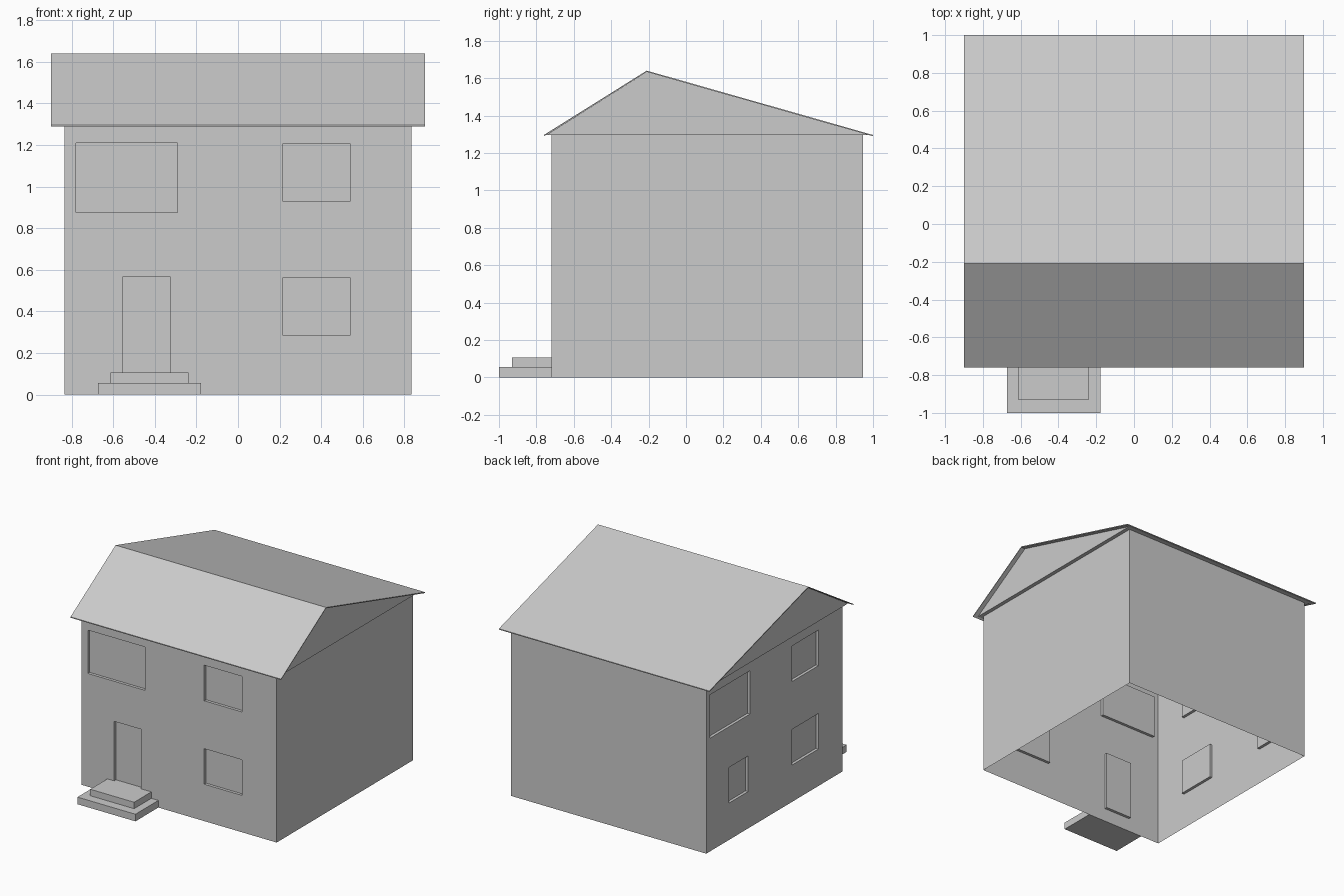
import bpy, bmesh

cube = bpy.data.objects.get("Cube")
if cube:
    bpy.data.objects.remove(cube)

grey = bpy.data.materials.new("plain_grey")
grey.use_nodes = True
COLOUR = (0.6, 0.6, 0.6, 1)
grey.diffuse_color = COLOUR
grey.node_tree.nodes["Principled BSDF"].inputs["Base Color"].default_value = COLOUR

HALF_X, FRONT, BACK, TOP = 0.835, -0.72, 0.945, 1.3
RECESS = 0.022


def finish(name, bm):
    bmesh.ops.remove_doubles(bm, verts=bm.verts, dist=1e-5)
    bmesh.ops.recalc_face_normals(bm, faces=bm.faces)
    mesh = bpy.data.meshes.new(name)
    bm.to_mesh(mesh)
    bm.free()
    mesh.materials.append(grey)
    obj = bpy.data.objects.new(name, mesh)
    bpy.context.collection.objects.link(obj)
    return obj


def quad(bm, points):
    bm.faces.new([bm.verts.new(p) for p in points])


def wall(bm, start, end, openings, place):
    """Sheet wall with openings (u0, u1, z0, z1) pushed in; place maps (u, z, depth)."""
    us = sorted({start, end, *(u for o in openings for u in o[:2])})
    zs = sorted({0, TOP, *(z for o in openings for z in o[2:])})
    for u0, u1 in zip(us, us[1:]):
        for z0, z1 in zip(zs, zs[1:]):
            u, z = (u0 + u1) / 2, (z0 + z1) / 2
            if not any(o[0] < u < o[1] and o[2] < z < o[3] for o in openings):
                quad(bm, [place(*p, 0) for p in ((u0, z0), (u1, z0), (u1, z1), (u0, z1))])
    for u0, u1, z0, z1 in openings:
        ring = [(u0, z0), (u1, z0), (u1, z1), (u0, z1)]
        quad(bm, [place(*p, RECESS) for p in ring])
        for p, q in zip(ring, ring[1:] + ring[:1]):
            quad(bm, [place(*p, 0), place(*q, 0), place(*q, RECESS), place(*p, RECESS)])


def extrude_profile(name, profile, half_x, centre_x=0):
    """Solid from a (y, z) outline extruded along x."""
    bm = bmesh.new()
    face = bm.faces.new([bm.verts.new((centre_x - half_x, y, z)) for y, z in profile])
    moved = bmesh.ops.extrude_face_region(bm, geom=[face])["geom"]
    verts = [v for v in moved if isinstance(v, bmesh.types.BMVert)]
    bmesh.ops.translate(bm, verts=verts, vec=(2 * half_x, 0, 0))
    # The extrusion keeps the starting cap, so the solid is closed
    return finish(name, bm)


# House walls: open shell, windows and door set into the front and one side
upper, lower = (0.93, 1.205), (0.285, 0.56)
front_openings = [(-0.78, -0.29, 0.875, 1.21), (0.215, 0.54, *upper),
                  (0.215, 0.54, *lower), (-0.555, -0.325, 0.105, 0.565)]
side_openings = [(0.41, 0.9, 0.875, 1.21), (-0.425, -0.105, *upper),
                 (-0.425, -0.105, *lower), (0.435, 0.665, *lower)]
shell = bmesh.new()
wall(shell, -HALF_X, HALF_X, front_openings, lambda u, z, d: (u, FRONT + d, z))
wall(shell, -HALF_X, HALF_X, [], lambda u, z, d: (u, BACK - d, z))
wall(shell, FRONT, BACK, side_openings, lambda u, z, d: (-HALF_X + d, u, z))
wall(shell, FRONT, BACK, [], lambda u, z, d: (HALF_X - d, u, z))
finish("house_walls", shell)

# Gable block under the roof, and the thin roof covering that overhangs it
front_eave, ridge, back_eave = (-0.76, 1.296), (-0.21, 1.64), (1.0, 1.296)
skin = 0.007


def lowered(p):
    return (p[0], p[1] - skin)


extrude_profile("gable_block", [(-0.745, TOP - 0.003), lowered(ridge), (0.975, TOP - 0.003)], 0.865)
extrude_profile("roof_covering", [front_eave, ridge, back_eave, lowered(back_eave),
                                  lowered(ridge), lowered(front_eave)], 0.9)

# Doorstep in two tiers
for name, half, nose, z0, z1 in (("lower_step", 0.248, -1.0, 0, 0.055),
                                 ("upper_step", 0.188, -0.93, 0.055, 0.105)):
    extrude_profile(name, [(nose, z0), (FRONT, z0), (FRONT, z1), (nose, z1)], half, -0.425)
